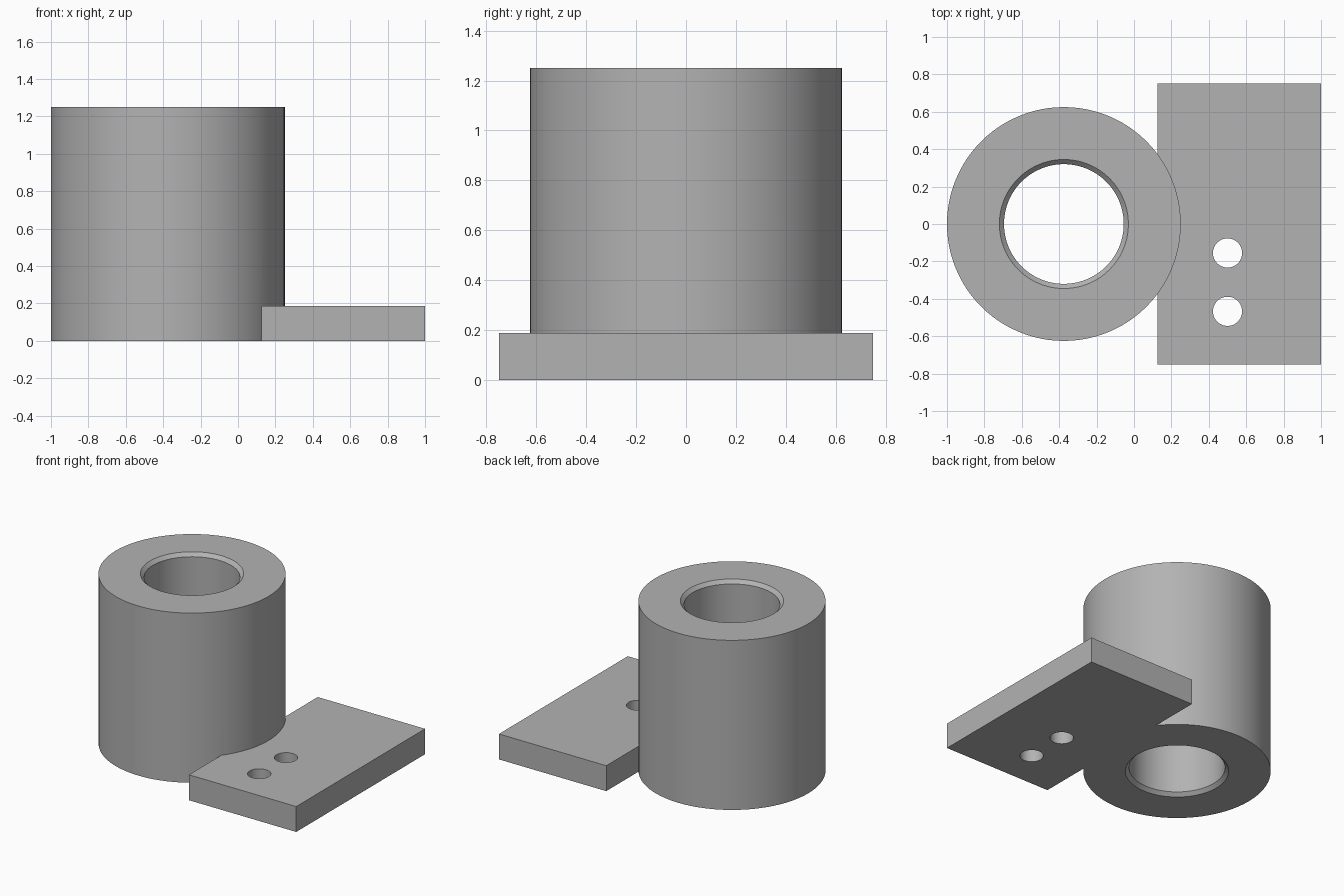
import bpy
import bmesh
import math
from mathutils import Matrix, Vector

cube = bpy.data.objects.get("Cube")
if cube:
    bpy.data.objects.remove(cube, do_unlink=True)

SLEEVE_X = -0.375
HEIGHT, RADIUS = 1.25, 0.625
BORE, CHAMFER = 0.32, 0.025
THICK = 0.1875

grey = bpy.data.materials.new("plain grey")
grey.use_nodes = True
colour = (0.45, 0.45, 0.45, 1)
grey.diffuse_color = colour
grey.node_tree.nodes["Principled BSDF"].inputs["Base Color"].default_value = colour


def add_object(name, bm):
    bmesh.ops.recalc_face_normals(bm, faces=bm.faces)
    mesh = bpy.data.meshes.new(name)
    bm.to_mesh(mesh)
    bm.free()
    mesh.materials.append(grey)
    obj = bpy.data.objects.new(name, mesh)
    bpy.context.collection.objects.link(obj)
    return obj


def lathe(name, profile, centre, steps=96):
    """Spin a closed (radius, height) profile around the z axis."""
    bm = bmesh.new()
    verts = [bm.verts.new((r, 0, z)) for r, z in profile]
    edges = [bm.edges.new((a, b)) for a, b in zip(verts, verts[1:] + verts[:1])]
    bmesh.ops.spin(bm, geom=verts + edges, cent=(0, 0, 0), axis=(0, 0, 1),
                   angle=math.tau, steps=steps)
    bmesh.ops.remove_doubles(bm, verts=bm.verts, dist=1e-5)
    bmesh.ops.translate(bm, verts=bm.verts, vec=Vector(centre))
    return add_object(name, bm)


def combine(obj, other, operation):
    """Apply a boolean and discard the second object."""
    mod = obj.modifiers.new("cut", "BOOLEAN")
    mod.operation, mod.object, mod.solver = operation, other, "EXACT"
    bpy.context.view_layer.objects.active = obj
    bpy.ops.object.modifier_apply(modifier=mod.name)
    bpy.data.objects.remove(other, do_unlink=True)


# Tall sleeve with a bore chamfered at both ends
sleeve_profile = [
    (RADIUS, 0), (RADIUS, HEIGHT),
    (BORE + CHAMFER, HEIGHT), (BORE, HEIGHT - CHAMFER),
    (BORE, CHAMFER), (BORE + CHAMFER, 0),
]
sleeve = lathe("sleeve", sleeve_profile, (SLEEVE_X, 0, 0))

# Flat mounting plate
bm = bmesh.new()
bmesh.ops.create_cube(bm, size=1, matrix=Matrix.Translation((0.5625, 0, THICK / 2))
                      @ Matrix.Diagonal((0.875, 1.5, THICK, 1)))
plate = add_object("mounting_plate", bm)

# Two screw holes through the plate
for y in (-0.155, -0.467):
    bm = bmesh.new()
    bmesh.ops.create_cone(bm, cap_ends=True, segments=48, radius1=0.078, radius2=0.078,
                          depth=1, matrix=Matrix.Translation((0.5, y, 0)))
    combine(plate, add_object("hole_cutter", bm), "DIFFERENCE")

# Join both parts into one solid bracket
combine(sleeve, plate, "UNION")
sleeve.name = "sleeve_bracket"

# Smooth round walls, crisp edges
bpy.ops.object.select_all(action="DESELECT")
sleeve.select_set(True)
bpy.context.view_layer.objects.active = sleeve
bpy.ops.object.shade_smooth_by_angle(angle=math.radians(30))
